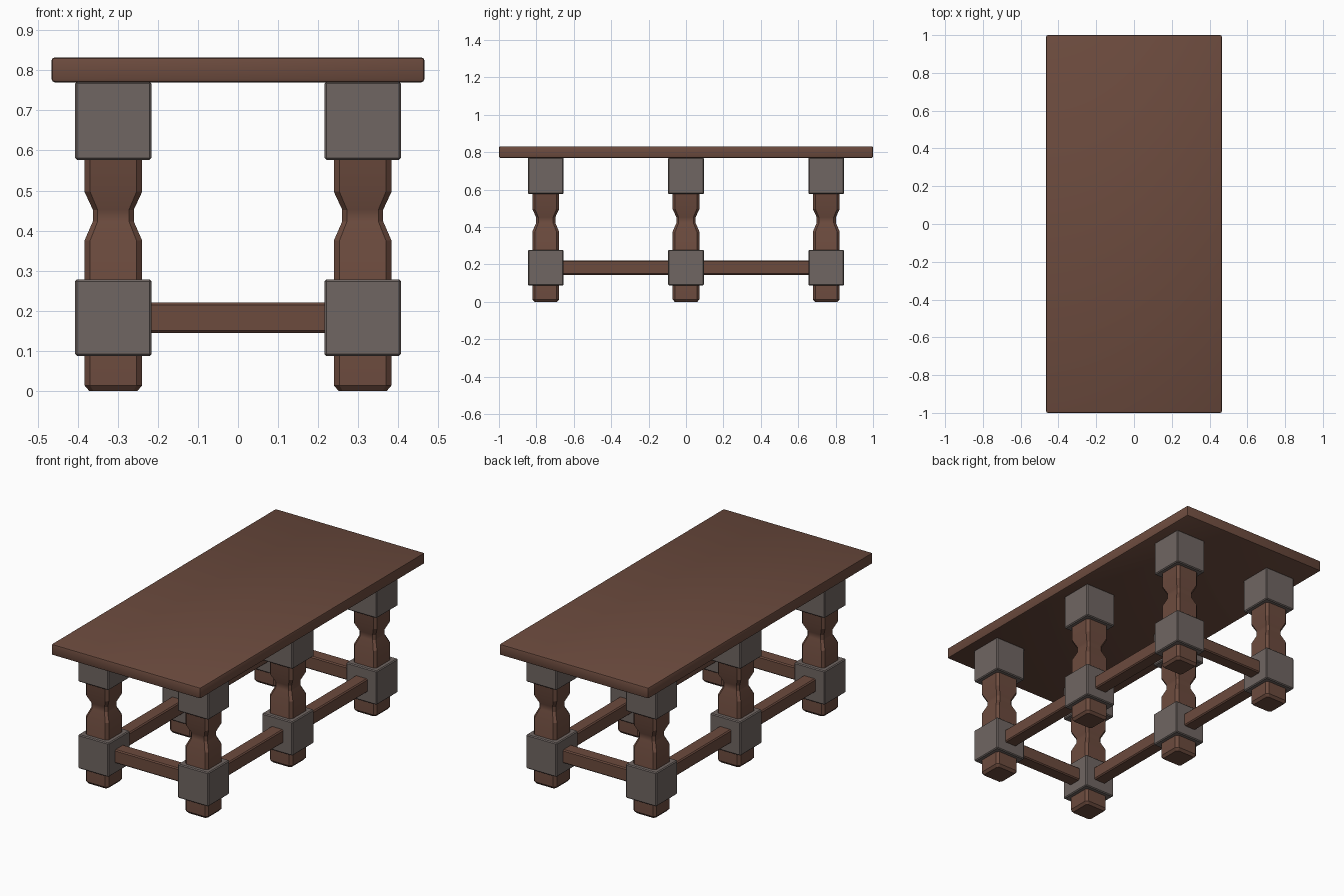
import bpy, bmesh, math

if "Cube" in bpy.data.objects:
    bpy.data.objects.remove(bpy.data.objects["Cube"])


def material(name, rgb):
    m = bpy.data.materials.new(name)
    m.diffuse_color = (*rgb, 1)
    m.use_nodes = True
    m.node_tree.nodes["Principled BSDF"].inputs["Base Color"].default_value = m.diffuse_color
    return m


WOOD = material("dark brown wood", (0.15, 0.07, 0.048))
IRON = material("warm grey", (0.16, 0.132, 0.122))


def finish(bm, name, mat):
    bmesh.ops.recalc_face_normals(bm, faces=bm.faces)
    me = bpy.data.meshes.new(name)
    bm.to_mesh(me)
    bm.free()
    me.materials.append(mat)
    ob = bpy.data.objects.new(name, me)
    bpy.context.collection.objects.link(ob)
    bpy.context.view_layer.objects.active = ob
    ob.select_set(True)
    bpy.ops.object.shade_smooth_by_angle(angle=math.radians(30))
    ob.select_set(False)
    return ob


def box(name, centre, size, mat, bevel, segments=1):
    bm = bmesh.new()
    bmesh.ops.create_cube(bm, size=1)
    for v in bm.verts:
        v.co = [c + p * s for c, p, s in zip(centre, v.co, size)]
    bmesh.ops.bevel(bm, geom=bm.edges[:], offset=bevel, segments=segments,
                    profile=0.5, affect='EDGES')
    return finish(bm, name, mat)


# Leg outline: (height, half width, corner chamfer)
LEG = [(0.003, 0.060, 0.010), (0.014, 0.072, 0.014), (0.375, 0.072, 0.014),
       (0.423, 0.051, 0.012), (0.452, 0.051, 0.012), (0.497, 0.072, 0.014),
       (0.70, 0.072, 0.014)]


def leg(name, x, y):
    bm = bmesh.new()
    rings = []
    for z, h, c in LEG:
        k = h - c
        pts = [(h, -k), (h, k), (k, h), (-k, h), (-h, k), (-h, -k), (-k, -h), (k, -h)]
        rings.append([bm.verts.new((x + a, y + b, z if z > 0.004 else 0)) for a, b in pts])
    for lo, hi in zip(rings, rings[1:]):
        for i in range(8):
            j = (i + 1) % 8
            bm.faces.new((lo[i], lo[j], hi[j], hi[i]))
    bm.faces.new(rings[0][::-1])
    bm.faces.new(rings[-1])
    return finish(bm, name, WOOD)


# Table top
box("table_top", (0, 0, 0.801), (0.93, 2.0, 0.062), WOOD, 0.008, 2)

LX, LY = 0.311, 0.75
for sx, side in ((-1, "left"), (1, "right")):
    # Legs with their upper and lower blocks
    for y, place in ((-LY, "front"), (0, "middle"), (LY, "back")):
        tag = f"{place}_{side}"
        leg(f"leg_{tag}", sx * LX, y)
        box(f"upper_block_{tag}", (sx * LX, y, 0.674), (0.191, 0.191, 0.195), IRON, 0.005)
        box(f"lower_block_{tag}", (sx * LX, y, 0.183), (0.191, 0.191, 0.191), IRON, 0.005)
    # Long side stretchers between neighbouring legs
    for sy, place in ((-1, "front"), (1, "back")):
        box(f"side_stretcher_{place}_{side}", (sx * LX, sy * LY / 2, 0.183),
            (0.076, LY - 0.14, 0.076), WOOD, 0.006)

# End stretchers
for sy, place in ((-1, "front"), (1, "back")):
    box(f"end_stretcher_{place}", (0, sy * LY, 0.183),
        (2 * LX - 0.14, 0.076, 0.076), WOOD, 0.006)
